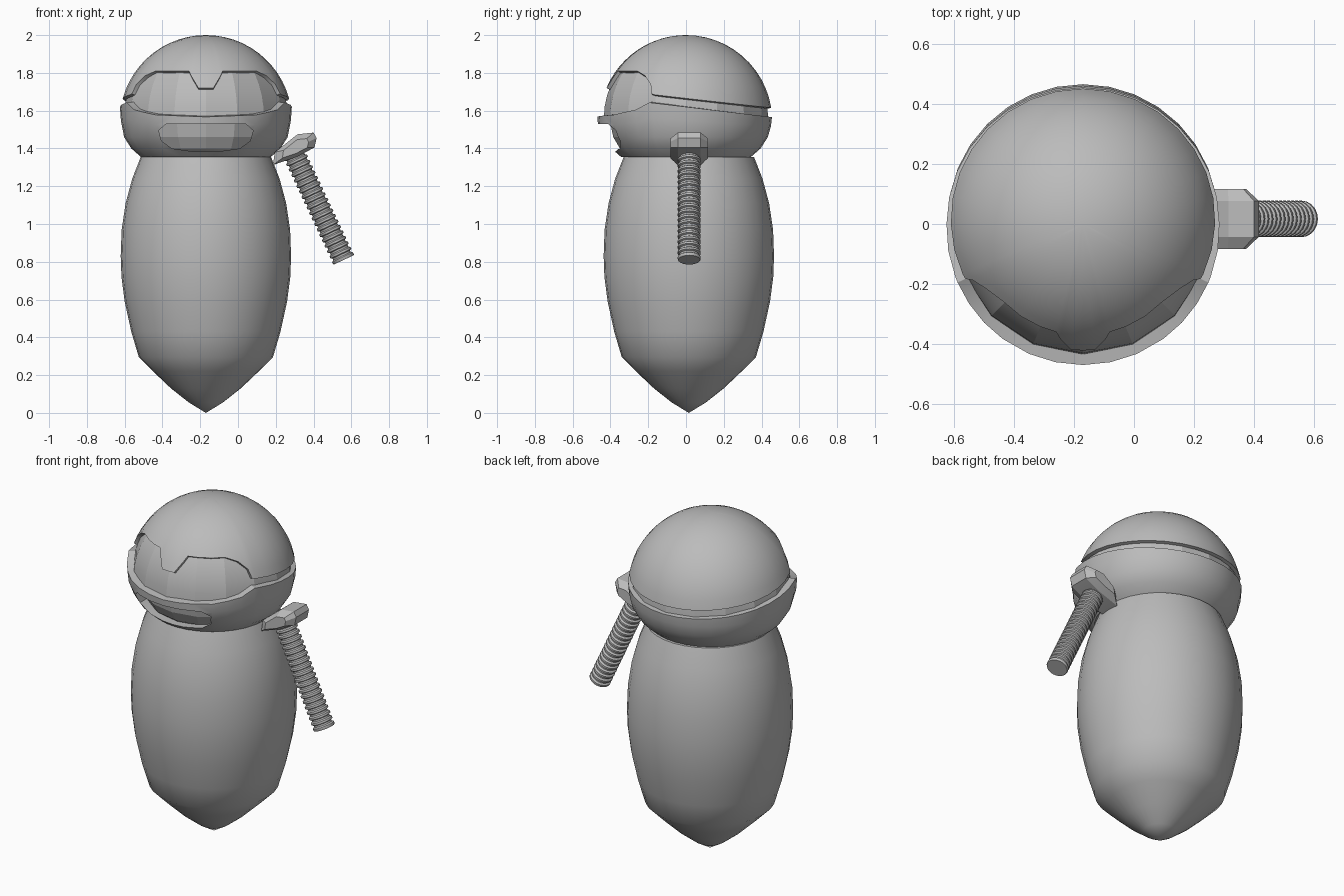
import bpy, bmesh
from math import sin, cos, asin, sqrt, radians, pi
from mathutils import Vector

if "Cube" in bpy.data.objects:
    bpy.data.objects.remove(bpy.data.objects["Cube"])

GREY = (0.5, 0.5, 0.5, 1)
grey = bpy.data.materials.new("plain_grey")
grey.use_nodes = True
grey.diffuse_color = GREY
grey.node_tree.nodes["Principled BSDF"].inputs["Base Color"].default_value = GREY

CX = -0.17   # axis of body and head


def loft(name, rings, cap=True):
    """Skin a list of equally long closed rings, ordered bottom to top."""
    bm = bmesh.new()
    rows = [[bm.verts.new(p) for p in ring] for ring in rings]
    n = len(rows[0])
    for a, b in zip(rows, rows[1:]):
        for i in range(n):
            j = (i + 1) % n
            bm.faces.new((a[i], a[j], b[j], b[i]))
    if cap:
        bm.faces.new(rows[0][::-1])
        bm.faces.new(rows[-1])
    bmesh.ops.remove_doubles(bm, verts=bm.verts, dist=1e-4)
    if cap:
        bmesh.ops.recalc_face_normals(bm, faces=bm.faces)
    mesh = bpy.data.meshes.new(name)
    bm.to_mesh(mesh)
    bm.free()
    mesh.materials.append(grey)
    obj = bpy.data.objects.new(name, mesh)
    bpy.context.collection.objects.link(obj)
    return obj


def polar(r, phi, z):
    """Point at angle phi from the front, turning towards +x."""
    return (r * sin(phi), -r * cos(phi), z)


def lathe(name, profile, sides=16):
    return loft(name, [[polar(r, 2 * pi * i / sides, z) for i in range(sides)]
                       for r, z in profile])


def select(obj):
    bpy.ops.object.select_all(action='DESELECT')
    obj.select_set(True)
    bpy.context.view_layer.objects.active = obj


def smooth(obj, angle=32):
    select(obj)
    bpy.ops.object.shade_smooth_by_angle(angle=radians(angle))


def thicken(obj, t):
    m = obj.modifiers.new("thickness", 'SOLIDIFY')
    m.thickness, m.offset = t, -1
    select(obj)
    bpy.ops.object.modifier_apply(modifier=m.name)


def interp(points, v):
    for (a, za), (b, zb) in zip(points, points[1:]):
        if v <= b:
            return za + (zb - za) * (v - a) / (b - a)


def columns(breaks):
    """Even angles plus the mirrored break angles of an edge outline."""
    last = breaks[-1][0]
    degs = {round(11.25 * i, 2) for i in range(-15, 17)}
    degs = {d for d in degs if all(abs(abs(d) - b[0]) > 1.5 for b in breaks)}
    for d, _ in breaks:
        degs |= {d, -d}
    return sorted(degs)


def edge(breaks, d, base, tilt):
    """Height of a tilted rim, replaced by the outline near the front."""
    if abs(d) <= breaks[-1][0]:
        return interp(breaks, abs(d))
    return base + tilt * cos(radians(d))


# Tapered body
body = lathe("body", [(0, 0), (0.09, 0.055), (0.185, 0.13), (0.28, 0.22),
                      (0.355, 0.295), (0.395, 0.43), (0.43, 0.59),
                      (0.447, 0.72), (0.451, 0.83), (0.446, 0.97),
                      (0.425, 1.11), (0.39, 1.24), (0.345, 1.355)], 32)
body.location = (CX, 0.015, 0)
smooth(body)

# Inner head: faceted visor above, recessed mouth surface below
visor = [(0.435 * cos(radians(e)), 1.56 + 0.435 * sin(radians(e)))
         for e in range(0, 73, 8)]
head = lathe("visor_and_inner_head", [(0.3, 1.36), (0.35, 1.4), (0.385, 1.46),
                                      (0.4, 1.53)] + visor)
head.location.x = CX
smooth(head, 15)

# Helmet dome with the visor opening and its central notch
R, CZ, ROWS = 0.457, 1.543, 12
opening = [(0, 1.72), (5.4, 1.72), (14, 1.81), (46, 1.81), (56, 1.785),
           (63, 1.74), (65, 1.69)]
cols = columns(opening)
rings = []
for k in range(ROWS + 1):
    ring = []
    for d in cols:
        low = asin((edge(opening, d, 1.665, 0.05) - CZ) / R)
        e = low + (pi / 2 - low) * k / ROWS
        ring.append(polar(R * cos(e), radians(d), CZ + R * sin(e)))
    rings.append(ring)
dome = loft("helmet_dome", rings, cap=False)
dome.location.x = CX
thicken(dome, 0.02)
smooth(dome)

# Jaw guard with a dipped front rim
rim = [(0, 1.567), (35, 1.578), (55, 1.605), (65, 1.643)]
cols = columns(rim)
rings = [[polar(r, radians(d), z) for d in cols]
         for r, z in [(0.3, 1.355), (0.345, 1.356), (0.395, 1.4),
                      (0.433, 1.46)]]
for r, t in [(0.45, 0.55), (0.455, 1)]:
    rings.append([polar(r + 0.015 * max(0, cos(radians(d))), radians(d),
                        1.46 + t * (edge(rim, d, 1.62, 0.054) - 1.46))
                  for d in cols])
jaw = loft("jaw_guard", rings, cap=False)
jaw.location.x = CX
thicken(jaw, 0.05)

# Mouth opening cut through the jaw guard
half = [(0.21, 1.53), (0.25, 1.495), (0.235, 1.44), (0.18, 1.4), (0.06, 1.383)]
outline = half + [(-x, z) for x, z in reversed(half)]
cutter = loft("mouth_cutter", [[(x, y, z) for x, z in outline]
                               for y in (-0.6, -0.24)])
cutter.location.x = CX
cutter.hide_render = True
cut = jaw.modifiers.new("mouth", 'BOOLEAN')
cut.operation, cut.solver, cut.object = 'DIFFERENCE', 'EXACT', cutter
bpy.context.view_layer.update()
select(jaw)
bpy.ops.object.modifier_apply(modifier=cut.name)
bpy.data.objects.remove(cutter)
smooth(jaw)

# Chamfered shoulder pad
pad = [(0.185, 1.312), (0.195, 1.38), (0.315, 1.475), (0.4, 1.484),
       (0.416, 1.455), (0.405, 1.405), (0.31, 1.355)]
mx, mz = 0.31, 1.405
shoulder = loft("shoulder_pad", [
    [(mx + (x - mx) * s, y, mz + (z - mz) * s) for x, z in pad]
    for y, s in [(-0.1, 0.6), (-0.06, 1), (0.06, 1), (0.1, 0.6)]])
shoulder.location.y = 0.017
smooth(shoulder, 10)

# Ribbed arm hanging outwards
start, end = Vector((0.29, 0.017, 1.385)), Vector((0.56, 0.017, 0.81))
axis = end - start
RIBS = 20
pitch = axis.length / RIBS
profile = []
for i in range(RIBS):
    z = i * pitch
    profile += [(0.051, z), (0.051, z + 0.3 * pitch),
                (0.061, z + 0.5 * pitch), (0.061, z + pitch * 0.85)]
arm = lathe("ribbed_arm", profile + [(0.058, axis.length)], 20)
arm.location = start
arm.rotation_euler = axis.to_track_quat('Z', 'Y').to_euler()
smooth(arm)
